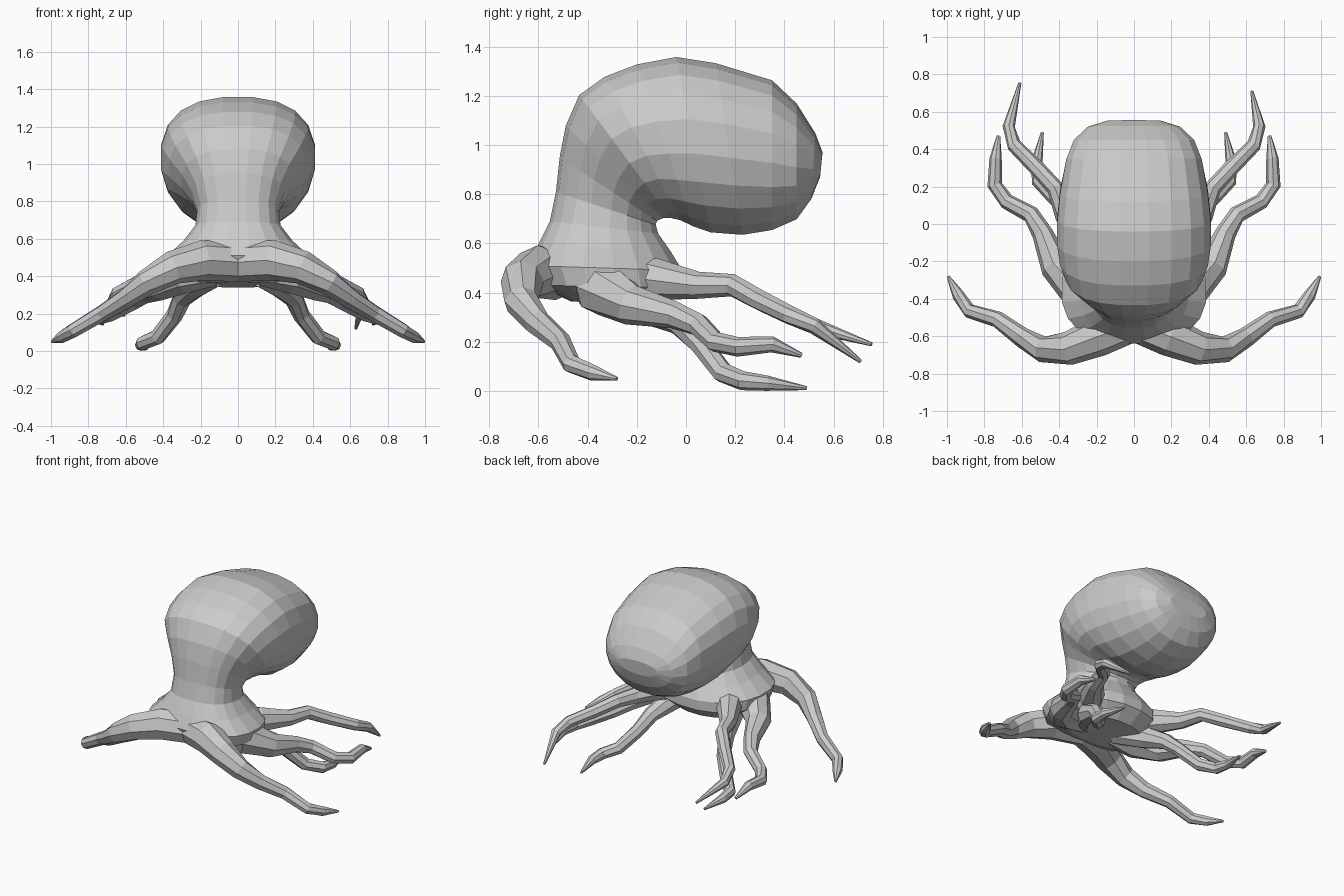
import bpy, bmesh
from math import sin, cos, pi
from mathutils import Vector


def loft(name, rings):
    """Skin a list of equal-sized point rings and cap both ends."""
    bm = bmesh.new()
    loops = [[bm.verts.new(p) for p in r] for r in rings]
    n = len(loops[0])
    for a, b in zip(loops, loops[1:]):
        for i in range(n):
            bm.faces.new((a[i], a[(i + 1) % n], b[(i + 1) % n], b[i]))
    bm.faces.new(loops[0])
    bm.faces.new(loops[-1])
    bmesh.ops.recalc_face_normals(bm, faces=bm.faces[:])
    me = bpy.data.meshes.new(name)
    bm.to_mesh(me)
    bm.free()
    ob = bpy.data.objects.new(name, me)
    bpy.context.collection.objects.link(ob)
    return ob


def spow(v, e):
    return (1 if v >= 0 else -1) * abs(v) ** e


def body_ring(ay, az, by, bz, w, n=20):
    """Rounded ring spanning an outer and an inner side-view point."""
    a, b = Vector((0, ay, az)), Vector((0, by, bz))
    c, h = (a + b) / 2, (a - b) / 2
    pts = []
    for i in range(n):
        t = 2 * pi * (i + 0.5) / n
        s, k = spow(sin(t), 0.88), spow(cos(t), 0.88)
        pts.append(c + h * (k + 0.1 * s * s) + Vector((w * s, 0, 0)))
    return pts


def arm(name, path, side, n=8):
    """Tapered tube through (x, y, z, radius) points."""
    pts = [Vector((side * x, y, z)) for x, y, z, r in path]
    rings = []
    for i, p in enumerate(pts):
        t = pts[min(i + 1, len(pts) - 1)] - pts[max(i - 1, 0)]
        if path[i][0] == 0:  # roots on the centre line meet their mirror twin
            t = Vector((side, 0, 0))
        u = t.cross(Vector((0, 0, 1))).normalized()
        v = u.cross(t.normalized())
        r = path[i][3]
        rings.append([p + r * (u * cos(2 * pi * k / n) + v * sin(2 * pi * k / n))
                      for k in range(n)])
    return loft(name, rings)


# Mantle, neck and flared base: outer y,z / inner y,z / half width
loft("body", [body_ring(*r) for r in (
    (0.555, 0.97, 0.545, 0.87, 0.15),
    (0.525, 1.05, 0.51, 0.78, 0.25),
    (0.45, 1.17, 0.45, 0.695, 0.325),
    (0.35, 1.265, 0.35, 0.65, 0.365),
    (0.12, 1.335, 0.23, 0.63, 0.40),
    (-0.04, 1.36, 0.10, 0.64, 0.415),
    (-0.20, 1.33, 0.03, 0.665, 0.415),
    (-0.33, 1.28, -0.02, 0.69, 0.40),
    (-0.435, 1.205, -0.06, 0.70, 0.37),
    (-0.49, 1.08, -0.09, 0.70, 0.305),
    (-0.515, 0.95, -0.115, 0.69, 0.25),
    (-0.53, 0.81, -0.12, 0.675, 0.22),
    (-0.555, 0.69, -0.11, 0.64, 0.23),
    (-0.60, 0.60, -0.06, 0.57, 0.295),
    (-0.64, 0.51, -0.01, 0.49, 0.39),
    (-0.61, 0.43, -0.01, 0.42, 0.38),
    (-0.47, 0.365, -0.10, 0.34, 0.26),
)])

# Four arms per side: x, y, z, radius
arms = {
    "front_arm": ((0, -0.53, 0.475, 0.105), (0.19, -0.60, 0.485, 0.108),
                  (0.35, -0.665, 0.445, 0.09), (0.49, -0.67, 0.365, 0.07),
                  (0.60, -0.605, 0.28, 0.054), (0.73, -0.51, 0.20, 0.044),
                  (0.88, -0.465, 0.11, 0.039), (0.94, -0.38, 0.075, 0.033),
                  (0.994, -0.28, 0.05, 0.008)),
    "side_arm": ((0.12, -0.38, 0.44, 0.09), (0.30, -0.34, 0.425, 0.12),
                 (0.42, -0.225, 0.35, 0.083), (0.49, -0.05, 0.31, 0.056),
                 (0.55, 0.05, 0.27, 0.047), (0.68, 0.12, 0.20, 0.042),
                 (0.745, 0.21, 0.18, 0.04), (0.74, 0.35, 0.19, 0.033),
                 (0.725, 0.47, 0.145, 0.01)),
    "rear_arm": ((0.08, -0.30, 0.45, 0.08), (0.26, -0.12, 0.455, 0.085),
                 (0.37, 0.05, 0.43, 0.055), (0.42, 0.19, 0.43, 0.046),
                 (0.52, 0.30, 0.37, 0.043), (0.64, 0.42, 0.31, 0.039),
                 (0.67, 0.52, 0.265, 0.033), (0.63, 0.73, 0.15, 0.008)),
    "inner_arm": ((0.12, -0.34, 0.41, 0.07), (0.24, -0.17, 0.35, 0.075),
                  (0.30, -0.03, 0.28, 0.052), (0.34, 0.06, 0.19, 0.045),
                  (0.43, 0.15, 0.075, 0.043), (0.51, 0.23, 0.042, 0.039),
                  (0.52, 0.33, 0.032, 0.031), (0.49, 0.49, 0.012, 0.008)),
}
for name, path in arms.items():
    for side, label in ((1, "right"), (-1, "left")):
        p = list(path)
        if name == "rear_arm":  # the rear tips differ slightly from side to side
            p[-1] = (0.63, 0.71, 0.12, 0.008) if side > 0 else (0.61, 0.755, 0.19, 0.008)
        arm(f"{label}_{name}", p, side)
